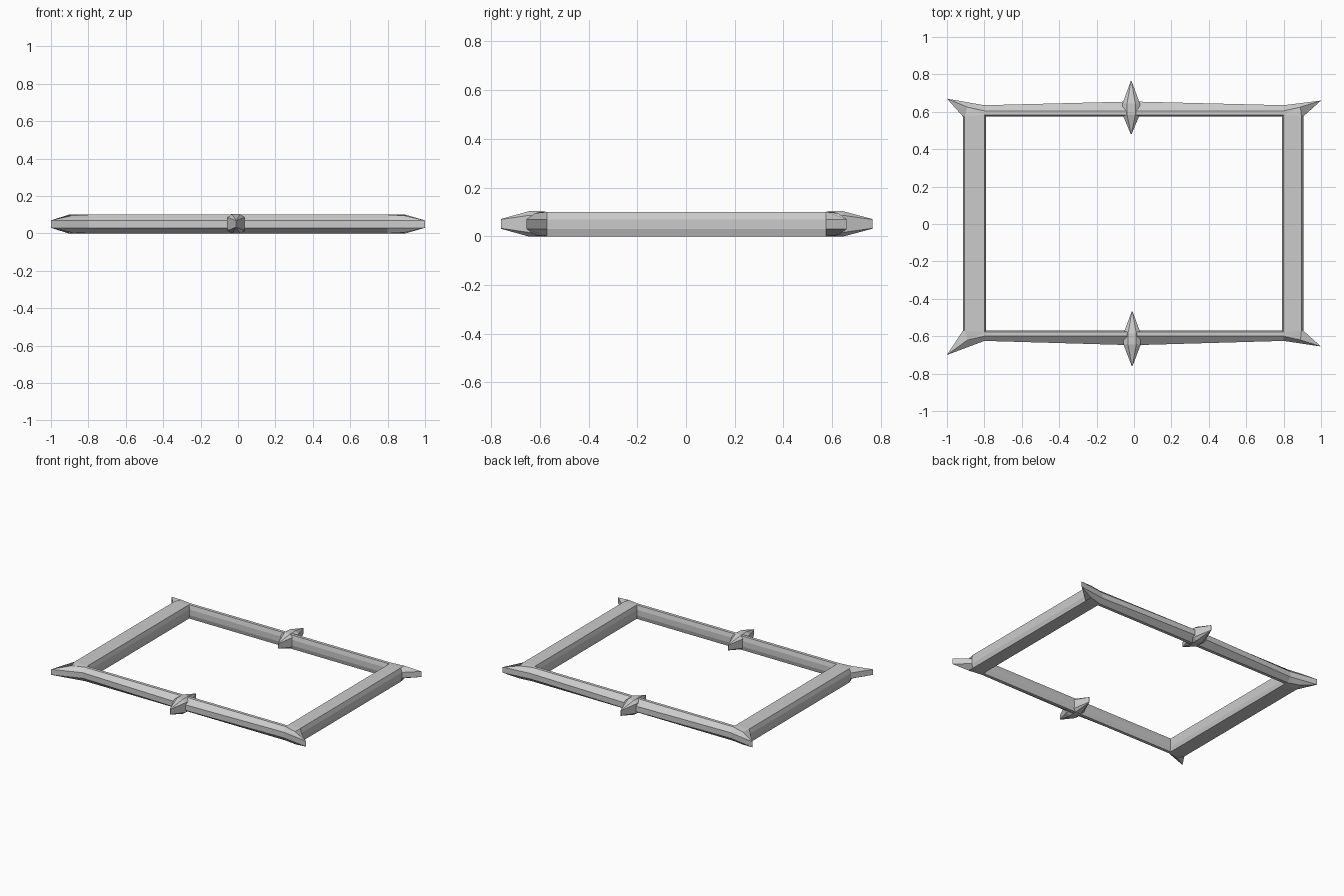
import bpy, bmesh

if "Cube" in bpy.data.objects:
    bpy.data.objects.remove(bpy.data.objects["Cube"])


def loft(name, sections, closed):
    """Skin equal-length closed sections; cap both ends unless the loft is a ring."""
    bm = bmesh.new()
    rings = [[bm.verts.new(p) for p in s] for s in sections]
    n, count = len(rings[0]), len(rings)
    for i in range(count if closed else count - 1):
        a, b = rings[i], rings[(i + 1) % count]
        for j in range(n):
            k = (j + 1) % n
            bm.faces.new((a[j], a[k], b[k], b[j]))
    if not closed:
        bm.faces.new(rings[0])
        bm.faces.new(rings[-1])
    bmesh.ops.remove_doubles(bm, verts=bm.verts, dist=0.0005)
    bmesh.ops.dissolve_degenerate(bm, edges=bm.edges, dist=0.0005)
    bmesh.ops.recalc_face_normals(bm, faces=bm.faces)
    me = bpy.data.meshes.new(name)
    bm.to_mesh(me)
    bm.free()
    ob = bpy.data.objects.new(name, me)
    bpy.context.collection.objects.link(ob)
    return ob


def bar_section(outer, crease_out, crease_in, inner, top=0.1):
    """Chamfered bar section, symmetric about z = 0.05."""
    upper = [(*outer, 0.07), (*crease_out, top), (*crease_in, 0.1), (*inner, 0.07)]
    return upper + [(x, y, 0.1 - z) for x, y, z in reversed(upper)]


def corner(sx, sy, tip, side_out, long_in, long_out):
    """Side-bar end, pointed tip and long-bar end of one frame corner."""
    inner = (sx * 0.79, sy * long_in)
    crease_in = (sx * 0.798, sy * (long_in + 0.008))
    side = bar_section((sx * side_out, sy * long_in),
                       (sx * (side_out - 0.01), sy * long_in), crease_in, inner)
    point = bar_section(tip, (sx * 0.89, sy * (long_in + 0.05)), crease_in, inner, 0.095)
    long = bar_section((sx * 0.80, sy * long_out),
                       (sx * 0.80, sy * (long_in + 0.03)), crease_in, inner)
    return [side, point, long]


def middle(x, sy, y_in, y_out):
    return [bar_section((x, sy * y_out), (x, sy * (y_in + 0.03)),
                        (x, sy * (y_in + 0.008)), (x, sy * y_in))]


# Rectangular frame with four pointed corners
back_left = corner(-1, 1, (-1.0, 0.67), 0.915, 0.575, 0.635)
back_right = corner(1, 1, (1.0, 0.66), 0.905, 0.575, 0.635)
front_right = corner(1, -1, (1.0, -0.655), 0.905, 0.57, 0.625)
front_left = corner(-1, -1, (-1.0, -0.70), 0.915, 0.57, 0.625)
loft("frame", back_left + middle(-0.01, 1, 0.575, 0.655) + back_right[::-1]
     + front_right + middle(-0.005, -1, 0.57, 0.648) + front_left[::-1], True)


def spike_section(x, y, half, ridge, z_side, z_top):
    upper = [(x + half, y, z_side), (x + ridge, y, z_top),
             (x - ridge, y, z_top), (x - half, y, z_side)]
    return upper + [(px, py, 0.1 - pz) for px, py, pz in reversed(upper)]


# Double-pointed spikes across the middle of each long bar
for name, x, sy, near, far in (("back_spike", -0.015, 1, 0.48, 0.765),
                               ("front_spike", -0.01, -1, 0.467, 0.76)):
    loft(name, [spike_section(x, sy * near, 0.002, 0.001, 0.068, 0.07),
                spike_section(x, sy * 0.585, 0.046, 0.022, 0.085, 0.102),
                spike_section(x, sy * 0.645, 0.046, 0.022, 0.085, 0.102),
                spike_section(x, sy * far, 0.002, 0.001, 0.068, 0.07)], False).location.z = 0.001
